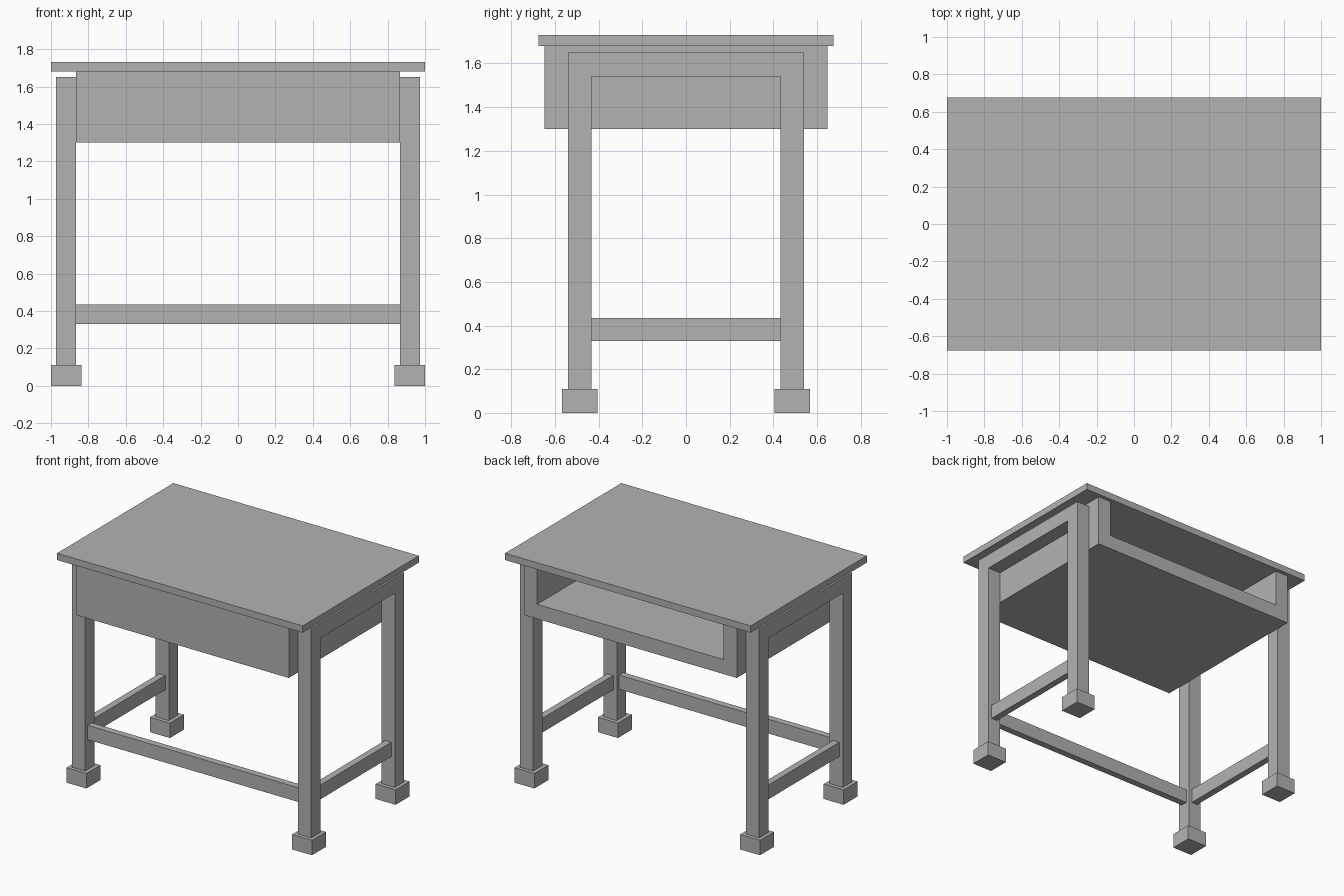
import bpy
import bmesh
from mathutils import Matrix, Vector

old = bpy.data.objects.get("Cube")
if old:
    bpy.data.objects.remove(old, do_unlink=True)

grey = bpy.data.materials.new("plain grey")
grey.use_nodes = True
tone = (0.448, 0.448, 0.448, 1)
grey.diffuse_color = tone
grey.node_tree.nodes["Principled BSDF"].inputs["Base Color"].default_value = tone


def finish(name, bm):
    bmesh.ops.recalc_face_normals(bm, faces=bm.faces)
    mesh = bpy.data.meshes.new(name)
    bm.to_mesh(mesh)
    bm.free()
    mesh.materials.append(grey)
    obj = bpy.data.objects.new(name, mesh)
    bpy.context.collection.objects.link(obj)
    return obj


def box(name, low, high):
    low, high = Vector(low), Vector(high)
    bm = bmesh.new()
    place = Matrix.Translation((low + high) / 2) @ Matrix.Diagonal((*(high - low), 1))
    bmesh.ops.create_cube(bm, size=1, matrix=place)
    return finish(name, bm)


def side_frame(name, x0, x1):
    """Two legs and their top bar as one upside-down U, extruded along x."""
    outer, inner, top, under = 0.54, 0.433, 1.65, 1.54
    half = [(outer, top), (outer, foot_top), (inner, foot_top), (inner, under)]
    outline = half + [(-y, z) for y, z in reversed(half)]
    bm = bmesh.new()
    face = bm.faces.new([bm.verts.new((x0, y, z)) for y, z in outline])
    made = bmesh.ops.extrude_face_region(bm, geom=[face])["geom"]
    verts = [v for v in made if isinstance(v, bmesh.types.BMVert)]
    bmesh.ops.translate(bm, verts=verts, vec=(x1 - x0, 0, 0))
    return finish(name, bm)


foot_top = 0.11
rail_low, rail_high = 0.33, 0.435
wall = 0.107
half_x, half_y, floor, lid = 0.867, 0.647, 1.30, 1.68

# Table top
box("table_top", (-1, -0.676, lid), (1, 0.676, 1.73))

# Storage compartment, hollow and open at the back
tray = box("storage_box", (-half_x, -half_y, floor), (half_x, half_y, lid))
cutter = box("storage_cutter", (-half_x + wall, -half_y + wall, floor + wall),
             (half_x - wall, 1, 2))
cutter.hide_render = True
cut = tray.modifiers.new("hollow", "BOOLEAN")
cut.operation = "DIFFERENCE"
cut.solver = "EXACT"
cut.object = cutter
bpy.context.view_layer.objects.active = tray
bpy.ops.object.modifier_apply(modifier=cut.name)
bpy.data.objects.remove(cutter, do_unlink=True)

# Side frames, side rails and feet
for side, s in (("left", 1), ("right", -1)):
    side_frame(side + "_leg_frame", s * half_x, s * 0.974)
    xs = sorted((s * 0.895, s * 0.945))
    box(side + "_side_rail", (xs[0], -0.433, rail_low), (xs[1], 0.433, rail_high))
    for end, e in (("front", -1), ("back", 1)):
        fx = sorted((s * 0.838, s))
        fy = sorted((e * 0.405, e * 0.567))
        box(f"{end}_{side}_foot", (fx[0], fy[0], 0), (fx[1], fy[1], foot_top))

# Front foot rail
box("front_rail", (-half_x, -0.51, rail_low), (half_x, -0.46, rail_high))
